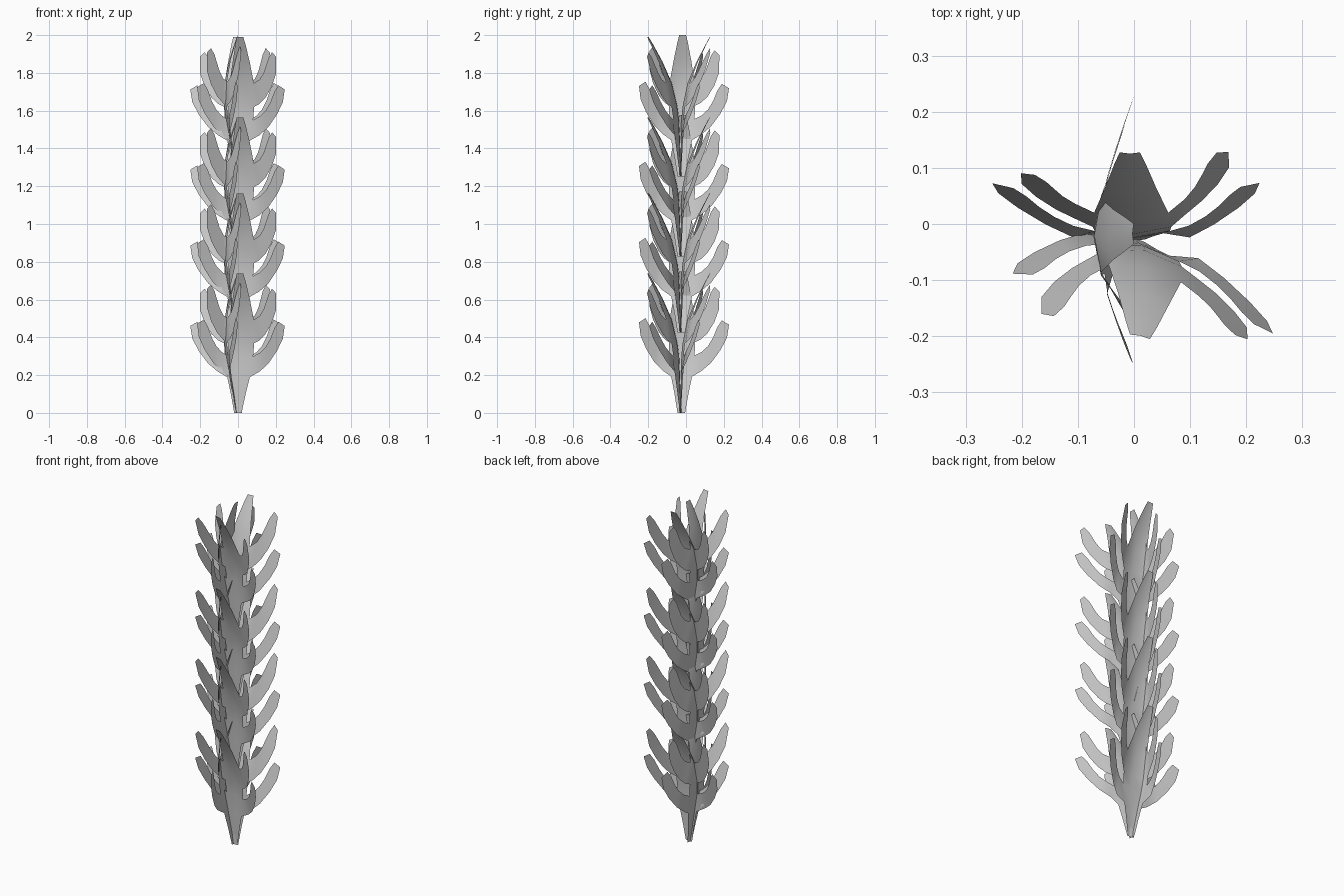
import bpy, bmesh, math
from mathutils import Vector

if "Cube" in bpy.data.objects:
    bpy.data.objects.remove(bpy.data.objects["Cube"])

# Half outline of one leaf: (height, half width, backward bulge) up the blade
BLADE = [(0, .02, 0), (.10, .037, .018), (.19, .055, .036), (.30, .067, .058), (.37, .07, .066),
         (.495, .066, .066), (.61, .046, .042), (.70, .028, .014), (.74, .018, 0)]

# Side lobes: pairs of lower-edge and upper-edge points (width, height) after the root
LOWER_LOBE = [((.105, .22), (.105, .32)), ((.155, .262), (.138, .35)),
              ((.205, .33), (.165, .395)), ((.238, .395), (.187, .45)),
              ((.248, .462), (.21, .484))]
UPPER_LOBE = [((.10, .385), (.10, .515)), ((.135, .418), (.122, .55)),
              ((.17, .475), (.138, .595)), ((.195, .545), (.15, .63)),
              ((.195, .635), (.17, .66))]
# Per lobe: root rows, outline, then narrower side's (width scale, raise, extra curl)
LOBES = [(2, 3, LOWER_LOBE, (.89, .012, .005)), (4, 5, UPPER_LOBE, (.84, .022, .04))]


def make_leaf(name, base, angle, tilt, height):
    """Curved lobed sheet; angle turns its width axis, tilt leans it per unit height."""
    across = Vector((math.cos(angle), math.sin(angle), 0))
    outward = Vector((-math.sin(angle), math.cos(angle), 0))
    lean = Vector((tilt[0], tilt[1], 1))
    bm = bmesh.new()

    def point(u, z, bulge):
        curl = .42 * abs(u) ** 1.3
        co = Vector(base) + across * u + outward * (curl - bulge) + lean * z
        return bm.verts.new(co)

    centre = [point(0, z, b) for z, w, b in BLADE]
    for side in (1, -1):
        def quad(*verts):
            bm.faces.new(verts if side == 1 else verts[::-1])
        # blade half
        edge = [point(side * w, z, b) for z, w, b in BLADE]
        for i in range(len(BLADE) - 1):
            quad(centre[i], edge[i], edge[i + 1], centre[i + 1])
        # lobes growing from the blade edge; one side is narrower and taller
        for lo, hi, rows, narrow in LOBES:
            scale, lift, curl = narrow if side == 1 else (1, 0, 0)
            a, b = edge[lo], edge[hi]
            for i, pair in enumerate(rows):
                t = (i + 1) / len(rows)
                c, d = [point(side * (.07 + (u - .07) * scale), z + lift * t, .063 - curl * t)
                        for u, z in pair]
                quad(a, c, d, b)
                a, b = c, d
    for v in bm.verts:
        v.co.z = base[2] + (v.co.z - base[2]) * height / .74
    mesh = bpy.data.meshes.new(name)
    bm.to_mesh(mesh)
    bm.free()
    mesh.shade_smooth()
    obj = bpy.data.objects.new(name, mesh)
    bpy.context.collection.objects.link(obj)


# Four identical tiers of three leaves
for tier, z in enumerate((0, .425, .828, 1.252)):
    make_leaf(f"front_leaf_{tier + 1}", (0, -.025, z), math.radians(167), (.015, -.235), .737)
    make_leaf(f"back_leaf_{tier + 1}", (0, -.03, z), 0, (-.01, .21), .737)
    make_leaf(f"side_leaf_{tier + 1}", (-.01, -.025, z), math.radians(-90), (.01, .01), .748)
